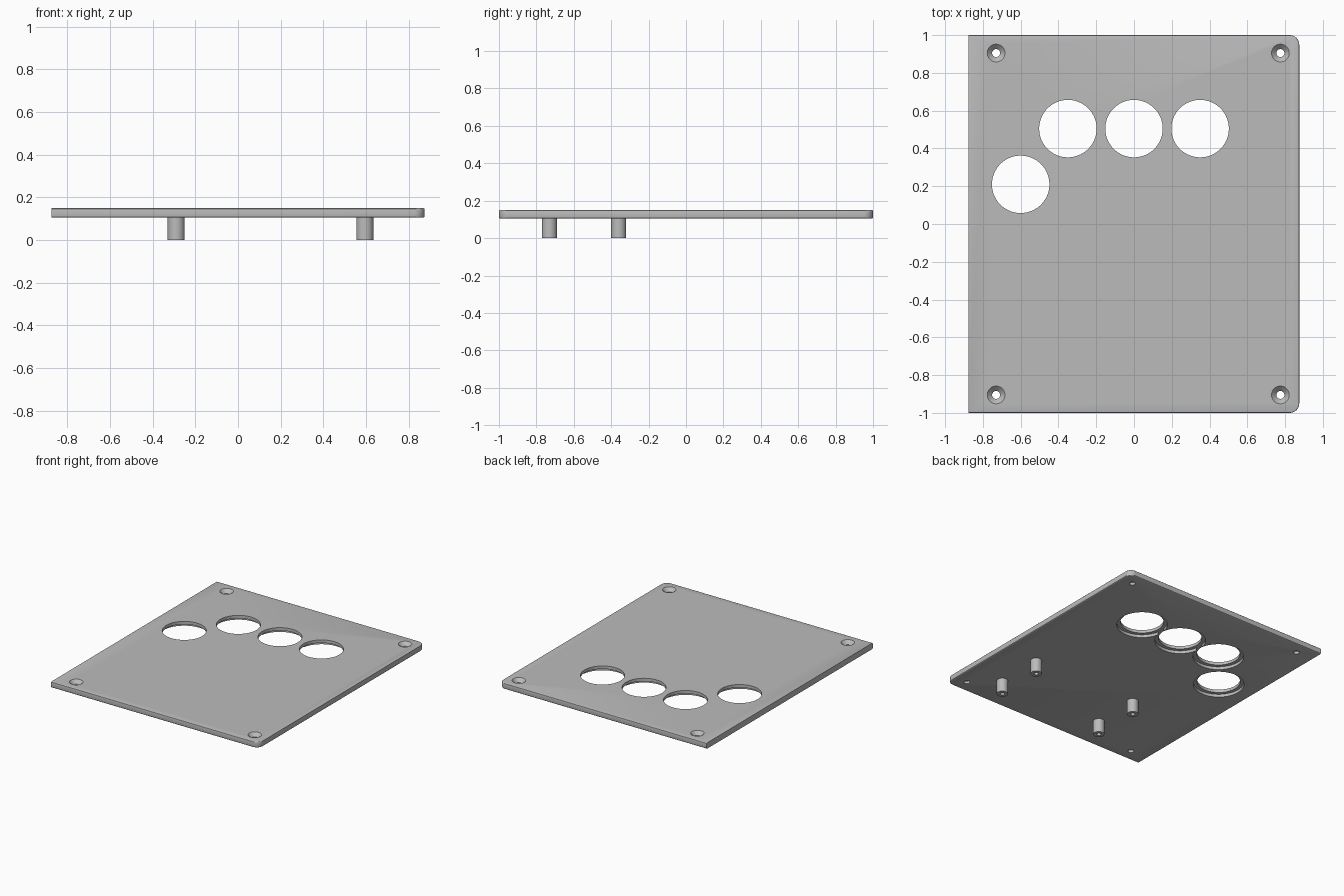
import bpy, bmesh, math

cube = bpy.data.objects.get("Cube")
if cube:
    bpy.data.objects.remove(cube, do_unlink=True)

# Single plain grey for the whole panel
grey = bpy.data.materials.new("mid grey")
grey.use_nodes = True
colour = (0.5, 0.5, 0.5, 1)
grey.diffuse_color = colour
grey.node_tree.nodes["Principled BSDF"].inputs["Base Color"].default_value = colour

LEFT, RIGHT, HALF = -0.875, 0.875, 1.0
BOTTOM, TOP = 0.105, 0.15
CORNER, EDGE = 0.05, 0.007


def finish(name, bm):
    bmesh.ops.recalc_face_normals(bm, faces=bm.faces)
    mesh = bpy.data.meshes.new(name)
    bm.to_mesh(mesh)
    bm.free()
    mesh.materials.append(grey)
    obj = bpy.data.objects.new(name, mesh)
    bpy.context.collection.objects.link(obj)
    return obj


def lathe(name, profile, x, y, sides=48):
    """Closed solid turned from (radius, z) points, capped at both ends."""
    bm = bmesh.new()
    rings = []
    for r, z in profile:
        turns = [2 * math.pi * i / sides for i in range(sides)]
        rings.append([bm.verts.new((x + r * math.cos(t), y + r * math.sin(t), z)) for t in turns])
    for a, b in zip(rings, rings[1:]):
        for i in range(sides):
            j = (i + 1) % sides
            bm.faces.new((a[i], a[j], b[j], b[i]))
    bm.faces.new(rings[0])
    bm.faces.new(rings[-1])
    return finish(name, bm)


def smooth(obj):
    bpy.ops.object.select_all(action='DESELECT')
    obj.select_set(True)
    bpy.context.view_layer.objects.active = obj
    bpy.ops.object.shade_smooth_by_angle(angle=math.radians(30))


def cut(target, cutter):
    mod = target.modifiers.new("hole", 'BOOLEAN')
    mod.operation, mod.solver, mod.object = 'DIFFERENCE', 'EXACT', cutter
    bpy.context.view_layer.objects.active = target
    bpy.ops.object.modifier_apply(modifier=mod.name)
    bpy.data.objects.remove(cutter, do_unlink=True)


# Panel: square left corners, rounded right corners
outline = [(LEFT, HALF), (LEFT, -HALF)]
for side in (-1, 1):
    for i in range(9):
        t = math.pi / 2 * (i / 8 - (1 if side < 0 else 0))
        outline.append((RIGHT - CORNER + CORNER * math.cos(t),
                        side * (HALF - CORNER) + CORNER * math.sin(t)))
bm = bmesh.new()
base = bm.faces.new([bm.verts.new((x, y, BOTTOM)) for x, y in outline])
grown = bmesh.ops.extrude_face_region(bm, geom=[base], use_keep_orig=True)["geom"]
for v in grown:
    if isinstance(v, bmesh.types.BMVert):
        v.co.z = TOP
bmesh.ops.recalc_face_normals(bm, faces=bm.faces)

# Soften the rims everywhere but along the left side
rims = [e for e in bm.edges
        if abs(e.verts[0].co.z - e.verts[1].co.z) < 1e-5
        and max(v.co.x for v in e.verts) > LEFT + 0.01]
bmesh.ops.bevel(bm, geom=rims, offset=EDGE, segments=3, profile=0.5, affect='EDGES')
panel = finish("panel", bm)

# Large round openings, with a wider recess on the underside
step = BOTTOM + 0.022
for x, y in [(-0.35, 0.505), (0, 0.505), (0.35, 0.505), (-0.6, 0.21)]:
    cut(panel, lathe("opening_cutter", [(0.152, 0.05), (0.152, 0.2)], x, y, 96))
    cut(panel, lathe("recess_cutter", [(0.178, 0.05), (0.178, step)], x, y, 96))

# Countersunk screw holes in the corners
for x in (-0.73, 0.775):
    for y in (-0.905, 0.905):
        cut(panel, lathe("screw_cutter", [(0.021, 0.05), (0.021, TOP - 0.026),
                                          (0.047, TOP), (0.047, 0.2)], x, y))
smooth(panel)

# Hollow standoffs under the panel
for i, x in enumerate((-0.29, 0.595)):
    for j, y in enumerate((-0.73, -0.36)):
        post = lathe(f"{('right', 'left')[i]}_{('front', 'rear')[j]}_standoff",
                     [(0.04, BOTTOM + 0.004), (0.04, 0), (0.016, 0), (0.016, 0.085)], x, y)
        smooth(post)
